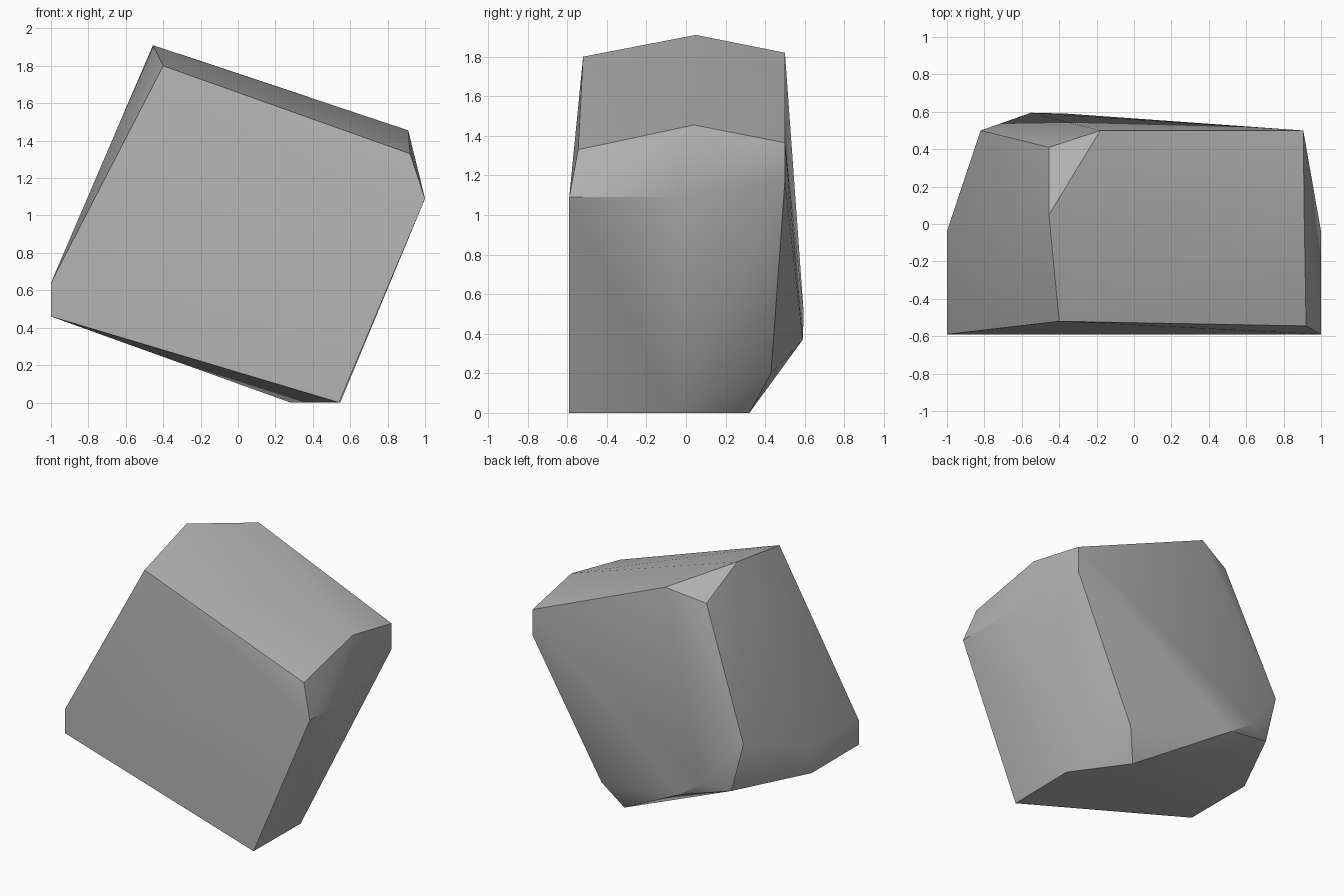
import bpy
import bmesh

cube = bpy.data.objects.get("Cube")
if cube:
    bpy.data.objects.remove(cube, do_unlink=True)

# Stone colour
stone = bpy.data.materials.new("stone grey")
stone.use_nodes = True
grey = (0.45, 0.45, 0.45, 1)
stone.diffuse_color = grey
shader = stone.node_tree.nodes["Principled BSDF"]
shader.inputs["Base Color"].default_value = grey
shader.inputs["Roughness"].default_value = 0.9

# Corner points of the chiselled boulder, grouped by side
crown = [(-.4, -.52, 1.8), (-.455, .05, 1.91), (-.455, .41, 1.74), (-.18, .5, 1.82)]
shoulder = [(.92, -.545, 1.33), (.91, .04, 1.455), (.905, .5, 1.365), (.905, .5, 1.175)]
right_edge = [(1, -.59, 1.09), (1, -.04, 1.09)]
left_edge = [(-1, y, z) for y in (-.59, -.04) for z in (.46, .64)]
back = [(-.82, .5, .83), (-.727, .508, .464), (-.55, .595, .5), (-.36, .59, .37)]
foot = [(.54, -.59, 0), (.547, -.05, 0), (.28, .32, 0), (.39, .43, .2)]

# Wrap the corners in a convex skin
bm = bmesh.new()
for point in crown + shoulder + right_edge + left_edge + back + foot:
    bm.verts.new(point)
hull = bmesh.ops.convex_hull(bm, input=bm.verts)
loose = [v for v in bm.verts if not v.link_faces]
bmesh.ops.delete(bm, geom=loose, context="VERTS")
bmesh.ops.recalc_face_normals(bm, faces=bm.faces)

mesh = bpy.data.meshes.new("boulder")
bm.to_mesh(mesh)
bm.free()
mesh.materials.append(stone)
boulder = bpy.data.objects.new("boulder", mesh)
bpy.context.collection.objects.link(boulder)

# Smooth the gentle bends, keep the chiselled edges sharp
bpy.ops.object.select_all(action="DESELECT")
boulder.select_set(True)
bpy.context.view_layer.objects.active = boulder
bpy.ops.object.shade_smooth_by_angle()
